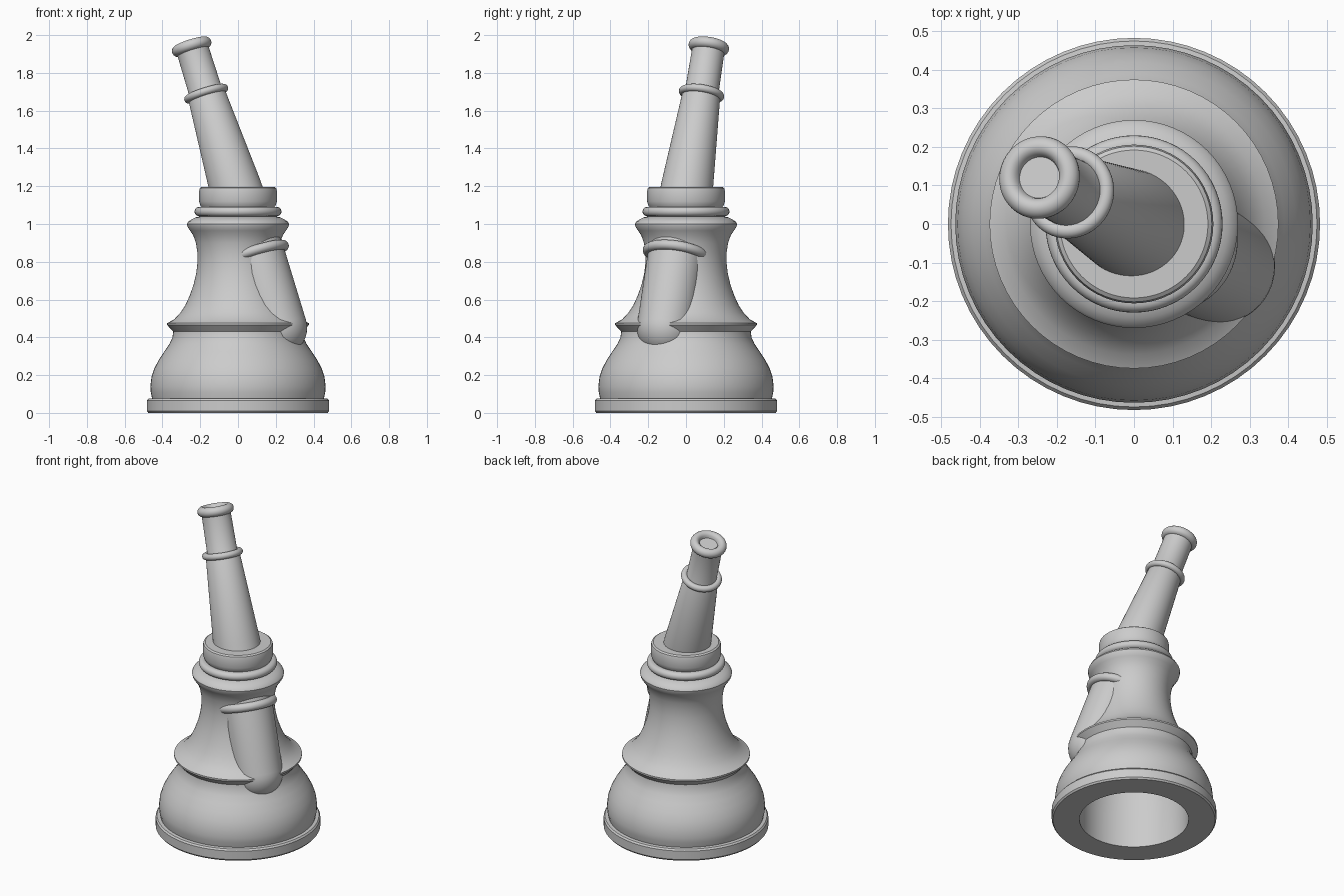
import bpy, math
from mathutils import Vector

if "Cube" in bpy.data.objects:
    bpy.data.objects.remove(bpy.data.objects["Cube"])

SEG = 64
grey = bpy.data.materials.new("plain grey")
grey.diffuse_color = (0.6, 0.6, 0.6, 1)
grey.use_nodes = True
grey.node_tree.nodes["Principled BSDF"].inputs["Base Color"].default_value = grey.diffuse_color


def lathe(name, profile):
    """Revolve (radius, height) points, listed from bottom axis to top axis, around z."""
    verts, rings, faces = [], [], []
    for r, z in profile:
        n = 1 if r == 0 else SEG
        rings.append([len(verts) + i for i in range(n)])
        for i in range(n):
            a = 2 * math.pi * i / SEG
            verts.append((r * math.cos(a), r * math.sin(a), z))
    for lo, hi in zip(rings, rings[1:]):
        for i in range(SEG):
            j = (i + 1) % SEG
            quad = [lo[i % len(lo)], lo[j % len(lo)], hi[j % len(hi)], hi[i % len(hi)]]
            faces.append(list(dict.fromkeys(quad)))
    mesh = bpy.data.meshes.new(name)
    mesh.from_pydata(verts, [], faces)
    mesh.materials.append(grey)
    obj = bpy.data.objects.new(name, mesh)
    bpy.context.collection.objects.link(obj)
    bpy.ops.object.select_all(action='DESELECT')
    obj.select_set(True)
    bpy.context.view_layer.objects.active = obj
    bpy.ops.object.shade_smooth_by_angle(angle=math.radians(35))
    return obj


def bead(r, z, minor, a0=-90, a1=90, steps=10):
    """Rounded outward bulge for a profile."""
    return [(r + minor * math.cos(math.radians(a0 + (a1 - a0) * i / steps)),
             z + minor * math.sin(math.radians(a0 + (a1 - a0) * i / steps)))
            for i in range(steps + 1)]


# Bell-shaped body, hollow underneath
lathe("body", [
    (0, 0.40), (0.30, 0.40), (0.32, 0.20), (0.32, 0),             # cavity
    (0.475, 0), (0.483, 0.01), (0.483, 0.065), (0.475, 0.075),    # foot flange
    (0.455, 0.077), (0.462, 0.11), (0.464, 0.14), (0.458, 0.19),  # belly
    (0.443, 0.235), (0.42, 0.28), (0.39, 0.325), (0.363, 0.365), (0.347, 0.40),
    (0.343, 0.43), (0.375, 0.465), (0.375, 0.475),                # sharp ridge
    (0.338, 0.495), (0.305, 0.53), (0.279, 0.57), (0.256, 0.62),  # waist
    (0.235, 0.68), (0.221, 0.74), (0.214, 0.80), (0.215, 0.85), (0.223, 0.90),
    (0.237, 0.94), (0.254, 0.965), (0.267, 0.985), (0.270, 1.0),  # shoulder
    (0.264, 1.012), (0.245, 1.025), (0.225, 1.035), (0.20, 1.04), (0, 1.04)])

# Thin neck ring and collar
lathe("neck_ring", [(0, 1.035), (0.205, 1.035)] + bead(0.205, 1.066, 0.025)
      + [(0.195, 1.091), (0, 1.095)])
lathe("collar", [(0, 1.085), (0.19, 1.085), (0.20, 1.10), (0.206, 1.12), (0.206, 1.175),
                 (0.202, 1.19), (0.192, 1.197), (0, 1.197)])

# Tilted tapered tube piercing the body, rounded at its lower end
start = Vector((0.216, -0.11, 0.45))
axis = Vector((-0.31, 0.155, 1)).normalized()
turn = axis.to_track_quat('Z', 'Y')


def on_tube(name, profile):
    obj = lathe(name, profile)
    obj.rotation_mode = 'QUATERNION'
    obj.rotation_quaternion = turn
    obj.location = start
    return obj


dome = [(0.15 * math.sin(math.pi / 2 * i / 10), -0.15 * math.cos(math.pi / 2 * i / 10))
        for i in range(11)]
tube = on_tube("tube", dome + [(0.152, 0.40), (0.138, 0.79), (0.101, 1.30), (0.089, 1.32),
                               (0.086, 1.56), (0, 1.56)])

# Rings around the tube
for name, r, s, minor in (("lower_ring", 0.155, 0.413, 0.026), ("upper_ring", 0.101, 1.312, 0.020)):
    on_tube(name, bead(r, s, minor, -180, 180, 20))

# Rounded lip with a shallow recess at the tip
on_tube("tip_lip", [(0, 1.53), (0.075, 1.545)] + bead(0.079, 1.575, 0.029)
        + [(0.068, 1.601), (0.058, 1.59), (0.054, 1.575), (0, 1.575)])

# Hidden cutter keeping the cavity clear
cutter = lathe("cavity_cutter", [(0, -0.1), (0.31, -0.1), (0.31, 0.405), (0, 0.405)])
cutter.hide_render = True
cutter.hide_set(True)
cut = tube.modifiers.new("cavity", 'BOOLEAN')
cut.operation = 'DIFFERENCE'
cut.object = cutter
cut.solver = 'EXACT'
